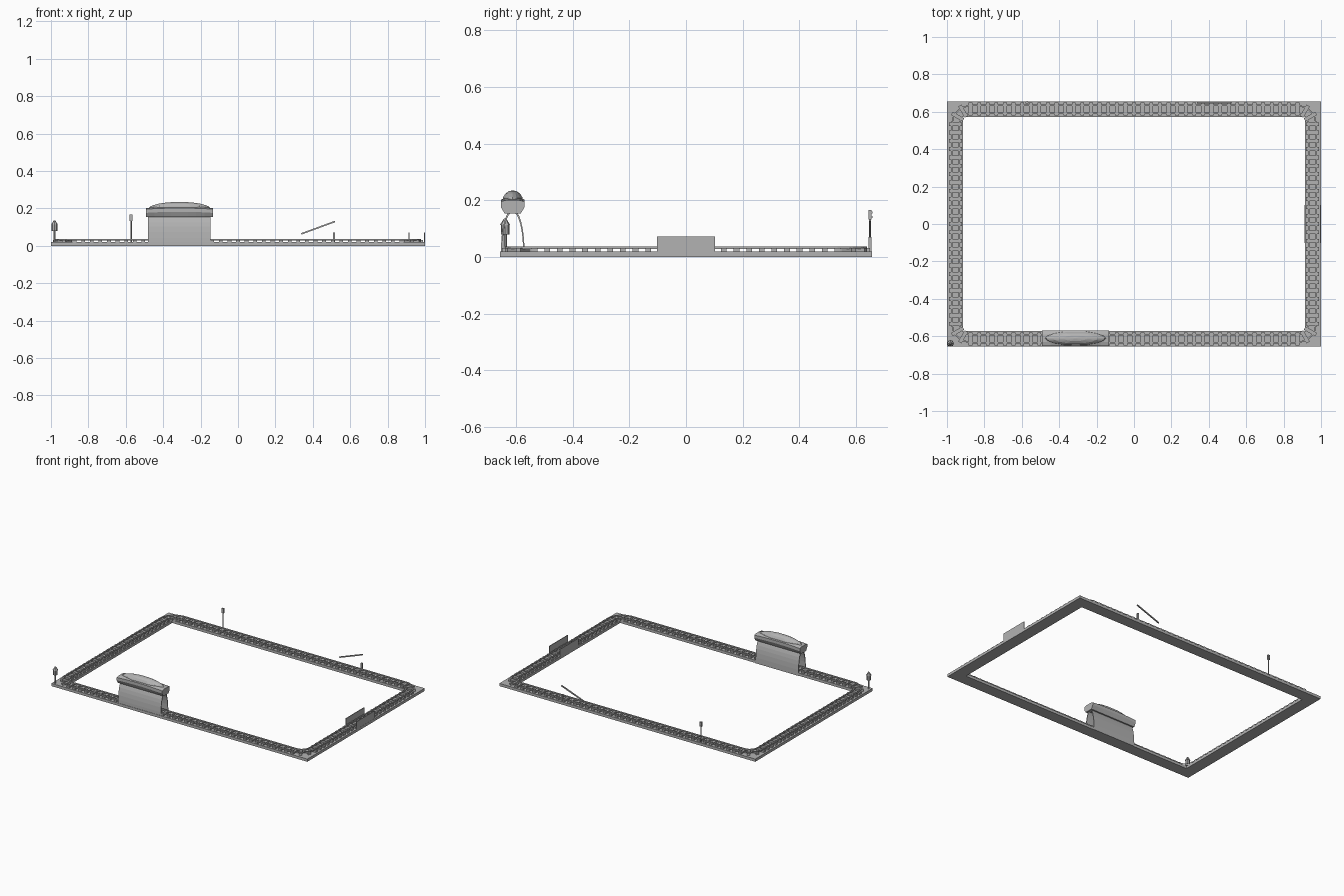
import bpy, bmesh, math
from mathutils import Matrix, Vector

if "Cube" in bpy.data.objects:
    bpy.data.objects.remove(bpy.data.objects["Cube"])

grey = bpy.data.materials.new("plain grey")
grey.diffuse_color = (0.45, 0.45, 0.45, 1)
grey.use_nodes = True
grey.node_tree.nodes["Principled BSDF"].inputs["Base Color"].default_value = grey.diffuse_color


def finish(bm, name):
    bmesh.ops.recalc_face_normals(bm, faces=bm.faces)
    me = bpy.data.meshes.new(name)
    bm.to_mesh(me)
    bm.free()
    me.materials.append(grey)
    ob = bpy.data.objects.new(name, me)
    bpy.context.collection.objects.link(ob)
    return ob


def add_box(bm, c, size, angle=0, axis='Z'):
    m = Matrix.Translation(c) @ Matrix.Rotation(angle, 4, axis) @ Matrix.Diagonal((*size, 1))
    bmesh.ops.create_cube(bm, size=1, matrix=m)


def add_cone(bm, x, y, z0, z1, r0, r1, n=8):
    bmesh.ops.create_cone(bm, cap_ends=True, segments=n, radius1=r0, radius2=r1, depth=z1 - z0,
                          matrix=Matrix.Translation((x, y, (z0 + z1) / 2)))


def loft(bm, sections, cap=True, closed=False):
    """Join rings of points into a skin."""
    rings = [[bm.verts.new(p) for p in s] for s in sections]
    n = len(rings[0])
    pairs = list(zip(rings, rings[1:])) + ([(rings[-1], rings[0])] if closed else [])
    for a, b in pairs:
        for i in range(n):
            j = (i + 1) % n
            bm.faces.new((a[i], a[j], b[j], b[i]))
    if cap and not closed:
        bm.faces.new(rings[0])
        bm.faces.new(rings[-1])


def outline(hx, hy, r, steps=3):
    """Rectangle outline with faceted round corners."""
    pts = []
    for k, (sx, sy) in enumerate(((1, 1), (-1, 1), (-1, -1), (1, -1))):
        for i in range(steps + 1):
            a = math.pi / 2 * (k + i / steps)
            pts.append((sx * (hx - r) + r * math.cos(a), sy * (hy - r) + r * math.sin(a)))
    return pts


def frame(bm, outer, inner, z0, z1):
    loft(bm, [[(*o, z0), (*o, z1), (*i, z1), (*i, z0)] for o, i in zip(outer, inner)], closed=True)


# Base board: a hollow rectangle
def rect(x, y):
    return [(x, y), (-x, y), (-x, -y), (x, -y)]


bm = bmesh.new()
frame(bm, rect(1, 0.655), rect(0.915, 0.572), 0, 0.019)
finish(bm, "base_board")

# Rails: two concentric loops
CX, CY, R = 0.954, 0.614, 0.08
bm = bmesh.new()
for off in (-0.021, 0.021):
    o, i = off + 0.004, off - 0.004
    frame(bm, outline(CX + o, CY + o, R + o), outline(CX + i, CY + i, R + i), 0.028, 0.037)
finish(bm, "rails")

# Sleepers on the straights and round the corners
bm = bmesh.new()
size = (0.02, 0.07, 0.013)
for s in (-1, 1):
    n = 39
    for i in range(n):
        x = (CX - R) * (2 * i / (n - 1) - 1)
        add_box(bm, (x, s * CY, 0.0245), size)
    n = 25
    for i in range(n):
        y = (CY - R) * (2 * i / (n - 1) - 1)
        add_box(bm, (s * CX, y, 0.0245), size, math.pi / 2)
    for t in (-1, 1):
        for k in (1, 2):
            a = math.radians(30 * k)
            d = Vector((s * math.cos(a), t * math.sin(a)))
            add_box(bm, (s * (CX - R) + R * d.x, t * (CY - R) + R * d.y, 0.0245),
                    size, math.atan2(d.y, d.x) - math.pi / 2)
finish(bm, "sleepers")

# Tunnel: thin arched shell across the track
TY, X0, X1 = -0.611, -0.48, -0.146
bm = bmesh.new()
arch = []
for w, h in ((0.042, 0.168), (0.037, 0.158)):
    side = [(TY - w * math.cos(math.pi * i / 16),
             h * max(0, math.sin(math.pi * i / 16)) ** 0.85) for i in range(17)]
    arch += side if not arch else side[::-1]
half = len(arch) // 2
rings = [[(x, y, z) for x in (X0, X1) for y, z in [p]] for p in arch]
loft(bm, [[(X0, *arch[i]), (X1, *arch[i]), (X1, *arch[-1 - i]), (X0, *arch[-1 - i])]
          for i in range(half)])
finish(bm, "tunnel_shell")

# Tunnel canopy: faceted awning with a gently bowed underside
XC = (X0 + X1) / 2
bm = bmesh.new()
secs = []
for k in range(9):
    t = k / 4 - 1
    lift = 0.012 * (1 - t * t)
    prof = ((-0.028, 0.153), (0.028, 0.153), (0.042, 0.176 + lift / 2), (0.042, 0.196 + lift / 2),
            (0.02, 0.201 + lift), (-0.02, 0.201 + lift), (-0.042, 0.196 + lift / 2), (-0.042, 0.176 + lift / 2))
    secs.append([(XC + 0.178 * t, TY + y, z) for y, z in prof])
loft(bm, secs)
finish(bm, "tunnel_canopy")

# Lumpy mound on top of the canopy
bm = bmesh.new()
bmesh.ops.create_uvsphere(bm, u_segments=16, v_segments=8, radius=1)
for v in bm.verts:
    wave = 1 + 0.05 * math.cos(6 * math.atan2(v.co.y, v.co.x))
    v.co = (XC + 0.168 * v.co.x, TY + 0.038 * wave * v.co.y, 0.197 + 0.038 * v.co.z)
finish(bm, "canopy_mound")

# Corner lantern
bm = bmesh.new()
LX, LY = -0.981, -0.638
add_cone(bm, LX, LY, 0.019, 0.085, 0.006, 0.006)
add_cone(bm, LX, LY, 0.08, 0.113, 0.015, 0.015)
add_cone(bm, LX, LY, 0.113, 0.136, 0.018, 0.004)
finish(bm, "corner_lantern")

# Signal post with a two-lamp head
bm = bmesh.new()
SX, SY = -0.572, 0.649
add_cone(bm, SX, SY, 0.0, 0.135, 0.004, 0.004)
add_box(bm, (SX, SY, 0.149), (0.016, 0.01, 0.034))
for z in (0.141, 0.157):
    add_box(bm, (SX, SY + 0.006, z), (0.008, 0.005, 0.008))
finish(bm, "signal_post")

# Crossing barrier: short post and raised arm
bm = bmesh.new()
add_box(bm, (0.513, 0.649, 0.042), (0.01, 0.01, 0.056))
finish(bm, "barrier_post")
bm = bmesh.new()
dx, dz = 0.18, 0.066
add_box(bm, (0.429, 0.649, 0.097), (math.hypot(dx, dz), 0.007, 0.008), -math.atan2(dz, dx), 'Y')
finish(bm, "barrier_arm")

# Bridge side panels on both sides of the track
bm = bmesh.new()
for x in (0.914, 0.997):
    add_box(bm, (x, 0, 0.0445), (0.005, 0.205, 0.055))
finish(bm, "bridge_panels")
